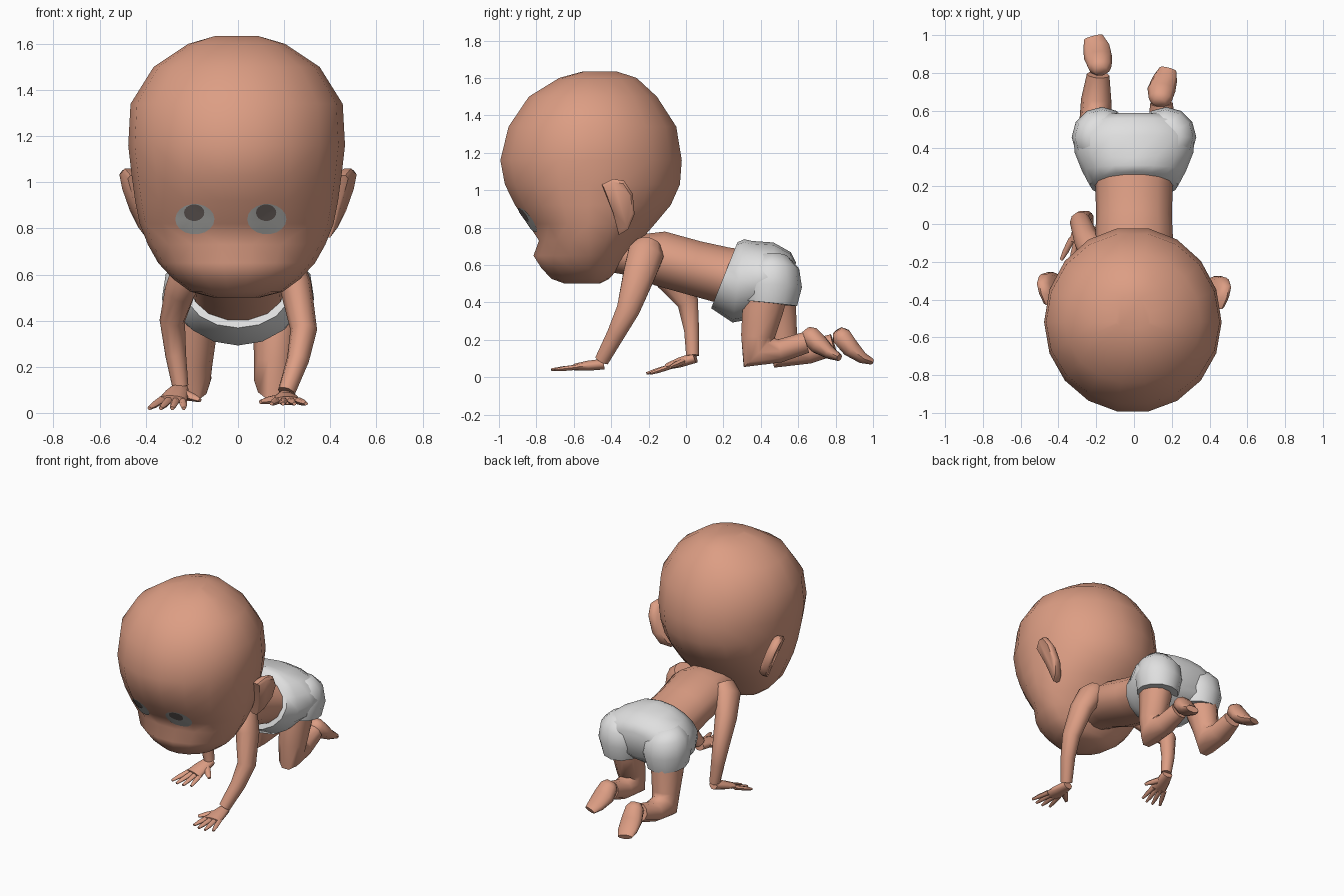
import bpy, bmesh, math
from mathutils import Vector
from mathutils.bvhtree import BVHTree


def material(name, rgb):
    m = bpy.data.materials.new(name)
    m.diffuse_color = (*rgb, 1)
    return m


SKIN = material("warm skin", (0.72, 0.34, 0.23))
CLOTH = material("white cloth", (0.74, 0.74, 0.74))
EYE = material("eye white", (0.52, 0.52, 0.50))
IRIS = material("iris grey", (0.17, 0.14, 0.13))


def finish(name, bm, mat, angle=60):
    bmesh.ops.recalc_face_normals(bm, faces=bm.faces)
    me = bpy.data.meshes.new(name)
    bm.to_mesh(me)
    bm.free()
    me.materials.append(mat)
    ob = bpy.data.objects.new(name, me)
    bpy.context.collection.objects.link(ob)
    bpy.ops.object.select_all(action='DESELECT')
    ob.select_set(True)
    bpy.context.view_layer.objects.active = ob
    bpy.ops.object.shade_smooth_by_angle(angle=math.radians(angle))
    return ob


def loft(bm, rings):
    rows = [[bm.verts.new(p) for p in r] for r in rings]
    n = len(rows[0])
    for a, b in zip(rows, rows[1:]):
        for i in range(n):
            bm.faces.new((a[i], a[(i + 1) % n], b[(i + 1) % n], b[i]))
    bm.faces.new(rows[0])
    bm.faces.new(rows[-1])


def tube(bm, pts, sides=10):
    """Elliptical tube; each point is x, y, z, lateral radius, other radius."""
    c = [Vector(p[:3]) for p in pts]
    rings = []
    for i, p in enumerate(pts):
        t = Vector((0, 0, 0))
        if i > 0:
            t += (c[i] - c[i - 1]).normalized()
        if i < len(c) - 1:
            t += (c[i + 1] - c[i]).normalized()
        t.normalize()
        u = (Vector((1, 0, 0)) - t * t.x).normalized()
        v = t.cross(u)
        rings.append([c[i] + u * p[3] * math.cos(2 * math.pi * k / sides)
                      + v * p[4] * math.sin(2 * math.pi * k / sides) for k in range(sides)])
    loft(bm, rings)


def make_tube(name, pts, mat=SKIN, sides=10):
    bm = bmesh.new()
    tube(bm, pts, sides)
    return finish(name, bm, mat)


# Head: horizontal rings of z, front y, back y, half width
profile = [(0.50, -0.65, -0.46, 0.10), (0.525, -0.72, -0.41, 0.20), (0.58, -0.775, -0.36, 0.275),
           (0.65, -0.82, -0.31, 0.34), (0.73, -0.79, -0.24, 0.385), (0.82, -0.85, -0.16, 0.42),
           (0.92, -0.92, -0.075, 0.44), (1.03, -0.975, -0.025, 0.455), (1.16, -1.0, -0.015, 0.47),
           (1.34, -0.955, -0.045, 0.46), (1.50, -0.845, -0.15, 0.36), (1.60, -0.68, -0.26, 0.21),
           (1.635, -0.55, -0.37, 0.09)]
bm = bmesh.new()
rings = []
for z, yf, yb, w in profile:
    ring = []
    for k in range(18):
        a = 2 * math.pi * k / 18
        s = math.sin(a)
        yc = -0.52
        ring.append((-0.006 + w * math.cos(a), yc + s * ((yb - yc) if s > 0 else (yc - yf)), z))
    rings.append(ring)
loft(bm, rings)
bmesh.ops.triangulate(bm, faces=[f for f in bm.faces if len(f.verts) == 4])
bm.normal_update()
surface = BVHTree.FromBMesh(bm)
finish("head", bm, SKIN, 80)


# Eyes: thin patches laid on the face
def patch(name, cx, cz, rx, rz, lift, mat):
    bm = bmesh.new()

    def drop(x, z):
        hit = surface.ray_cast(Vector((x, -2, z)), Vector((0, 1, 0)))[0]
        return bm.verts.new((x, hit.y - lift, z))
    mid = drop(cx, cz)
    prev = None
    for r in (0.35, 0.7, 1.0):
        row = [drop(cx + rx * r * math.cos(k * math.pi / 9),
                    cz + rz * r * math.sin(k * math.pi / 9)) for k in range(18)]
        for k in range(18):
            j = (k + 1) % 18
            bm.faces.new((row[k], row[j], prev[j], prev[k]) if prev else (row[k], row[j], mid))
        prev = row
    ob = finish(name, bm, mat)
    if sum(f.normal.y for f in ob.data.polygons) > 0:
        ob.data.flip_normals()


for side, x in (("left", -0.187), ("right", 0.125)):
    patch(side + "_eye", x, 0.84, 0.085, 0.066, 0.004, EYE)
    patch(side + "_iris", x - 0.003, 0.868, 0.044, 0.036, 0.008, IRIS)

# Ears: slanted outlines with thickness
outline = [(-0.45, 1.03), (-0.39, 1.06), (-0.33, 1.05), (-0.285, 0.98),
           (-0.275, 0.87), (-0.31, 0.79), (-0.36, 0.76), (-0.39, 0.88)]
for side, s in (("left", -1), ("right", 1)):
    bm = bmesh.new()
    shift = 0.02 if s < 0 else 0

    def rim(inset, dx):
        out = []
        for y, z in outline:
            x = 0.39 + 0.33 * (z - 0.77) + 0.25 * (y + 0.45) + dx
            out.append((s * x, y + shift + inset * (-0.37 - y), z + inset * (0.92 - z)))
        return out
    loft(bm, [rim(0.12, -0.065), rim(0, -0.04), rim(0, -0.01), rim(0.12, 0.002)])
    finish(side + "_ear", bm, SKIN, 50)

# Torso with neck
make_tube("torso", [(0, -0.40, 0.66, 0.12, 0.10), (0, -0.27, 0.65, 0.18, 0.115),
                    (0, -0.14, 0.635, 0.21, 0.15), (0, 0.04, 0.585, 0.20, 0.15),
                    (0, 0.20, 0.545, 0.205, 0.155), (0, 0.34, 0.52, 0.23, 0.16)], sides=14)

# Shorts: seat, and a short cuff around each thigh
make_tube("shorts_seat", [(0, 0.205, 0.545, 0.235, 0.19), (0, 0.28, 0.515, 0.275, 0.225),
                          (0, 0.38, 0.525, 0.315, 0.205), (0, 0.47, 0.54, 0.32, 0.18),
                          (0, 0.54, 0.53, 0.27, 0.14), (0, 0.575, 0.525, 0.19, 0.09)], CLOTH, 16)
for side, s in (("left", -1), ("right", 1)):
    make_tube(side + "_shorts_cuff", [(s * 0.15, 0.46, 0.64, 0.10, 0.09), (s * 0.165, 0.46, 0.58, 0.15, 0.145),
                                      (s * 0.17, 0.46, 0.49, 0.16, 0.16),
                                      (s * 0.172, 0.45, 0.395, 0.135, 0.145)], CLOTH, 12)

# Legs: thigh, knee and shin in one tube, then the foot
make_tube("right_leg", [(0.165, 0.43, 0.45, 0.11, 0.12), (0.165, 0.41, 0.36, 0.10, 0.115),
                        (0.16, 0.385, 0.22, 0.09, 0.095), (0.155, 0.385, 0.135, 0.085, 0.115),
                        (0.15, 0.50, 0.14, 0.075, 0.065), (0.145, 0.64, 0.185, 0.06, 0.06)])
make_tube("right_foot", [(0.135, 0.64, 0.25, 0.035, 0.03), (0.14, 0.66, 0.225, 0.062, 0.055),
                         (0.145, 0.71, 0.175, 0.075, 0.055), (0.165, 0.77, 0.13, 0.065, 0.035),
                         (0.18, 0.82, 0.105, 0.045, 0.02)])
make_tube("left_leg", [(-0.18, 0.46, 0.45, 0.11, 0.12), (-0.19, 0.48, 0.36, 0.10, 0.115),
                       (-0.20, 0.51, 0.22, 0.09, 0.09), (-0.205, 0.535, 0.135, 0.085, 0.11),
                       (-0.20, 0.66, 0.135, 0.08, 0.065), (-0.19, 0.79, 0.175, 0.06, 0.06)])
make_tube("left_foot", [(-0.175, 0.81, 0.25, 0.035, 0.03), (-0.18, 0.83, 0.22, 0.062, 0.055),
                        (-0.19, 0.88, 0.155, 0.075, 0.05), (-0.20, 0.94, 0.105, 0.07, 0.032),
                        (-0.215, 0.99, 0.085, 0.05, 0.018)])

# Arms
make_tube("right_arm", [(0.16, -0.20, 0.71, 0.06, 0.07), (0.20, -0.215, 0.66, 0.08, 0.10),
                        (0.25, -0.25, 0.55, 0.07, 0.09), (0.285, -0.31, 0.36, 0.058, 0.065),
                        (0.26, -0.375, 0.23, 0.048, 0.05), (0.21, -0.45, 0.09, 0.038, 0.04)])
make_tube("left_arm", [(-0.16, -0.20, 0.71, 0.06, 0.07), (-0.20, -0.18, 0.65, 0.08, 0.10),
                       (-0.25, -0.09, 0.53, 0.068, 0.08), (-0.285, 0.01, 0.40, 0.055, 0.06),
                       (-0.27, 0.03, 0.25, 0.045, 0.042), (-0.25, 0.035, 0.115, 0.035, 0.036)])


# Hands: palm, four fingers and a thumb in one object
def hand(name, wrist, tip, s):
    w, t = Vector(wrist), Vector(tip)
    bm = bmesh.new()
    at = w.lerp(t, 0.55)
    tube(bm, [(*w, 0.036, 0.03), (*w.lerp(t, 0.3), 0.055, 0.028), (*at, 0.062, 0.018)])
    for i in range(4):
        o = i - 1.5
        a = at + Vector((o * 0.03, 0.02, 0))
        b = t + Vector((o * 0.05, abs(o) * 0.02, 0))
        tube(bm, [(*a, 0.018, 0.016), (*a.lerp(b, 0.6), 0.016, 0.014), (*b, 0.009, 0.008)], 6)
    a = w.lerp(t, 0.22) - Vector((s * 0.02, 0, 0))
    b = w.lerp(t, 0.5) - Vector((s * 0.115, 0, 0.008))
    tube(bm, [(*a, 0.025, 0.02), (*a.lerp(b, 0.6), 0.02, 0.017), (*b, 0.01, 0.009)], 6)
    finish(name, bm, SKIN)


hand("right_hand", (0.205, -0.44, 0.07), (0.22, -0.73, 0.04), 1)
hand("left_hand", (-0.25, 0.05, 0.105), (-0.31, -0.22, 0.02), -1)
